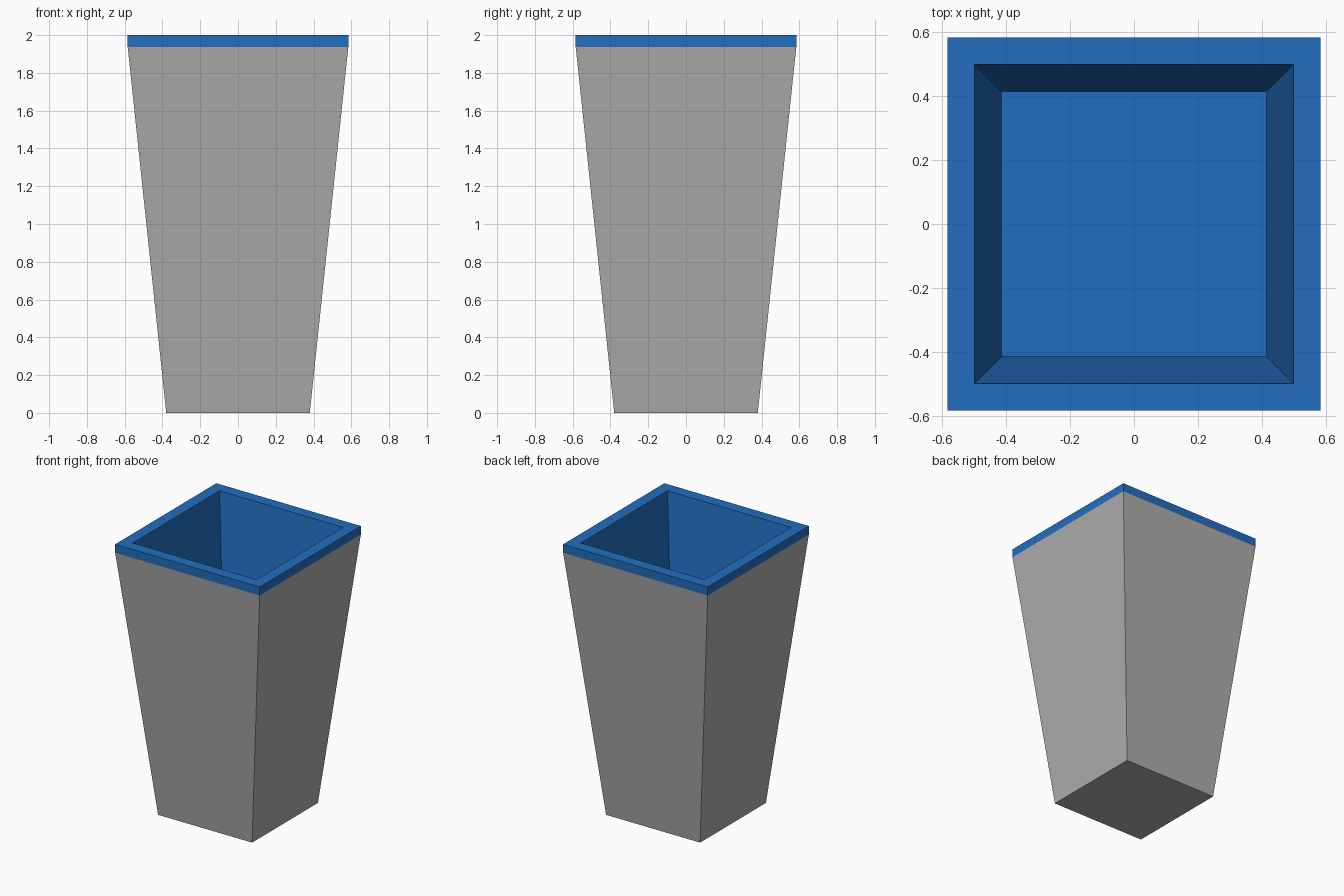
import bpy
import bmesh

cube = bpy.data.objects.get("Cube")
if cube:
    bpy.data.objects.remove(cube, do_unlink=True)


def make_material(name, rgb):
    mat = bpy.data.materials.new(name)
    mat.use_nodes = True
    color = (*rgb, 1.0)
    mat.diffuse_color = color
    mat.node_tree.nodes["Principled BSDF"].inputs["Base Color"].default_value = color
    return mat


def square_shell(name, rings, mat, cap_start=False, cap_end=False):
    """Join square rings given as (half width, height) into a flat-sided shell."""
    bm = bmesh.new()
    corners = ((-1, -1), (1, -1), (1, 1), (-1, 1))
    loops = [[bm.verts.new((x * r, y * r, z)) for x, y in corners] for r, z in rings]
    for low, high in zip(loops, loops[1:]):
        for i in range(4):
            j = (i + 1) % 4
            bm.faces.new((low[i], low[j], high[j], high[i]))
    if cap_start:
        bm.faces.new(loops[0][::-1])
    if cap_end:
        bm.faces.new(loops[-1])
    mesh = bpy.data.meshes.new(name)
    bm.to_mesh(mesh)
    bm.free()
    mesh.materials.append(mat)
    obj = bpy.data.objects.new(name, mesh)
    bpy.context.collection.objects.link(obj)
    return obj


grey = make_material("stone grey", (0.42, 0.42, 0.42))
blue = make_material("blue", (0.016, 0.157, 0.52))

half_top, half_base, half_opening, half_floor = 0.584, 0.38, 0.5, 0.414
rim_bottom, height, floor_height = 1.938, 2.0, 1.17

# Tapered outer body with a closed base
square_shell("planter_body", [(half_base, 0), (half_top, rim_bottom)], grey, cap_start=True)

# Upright rim band, flat lip, sloping inner walls and raised inner floor
square_shell("rim_and_liner", [(half_top, rim_bottom), (half_top, height),
                               (half_opening, height), (half_floor, floor_height)],
             blue, cap_end=True)
